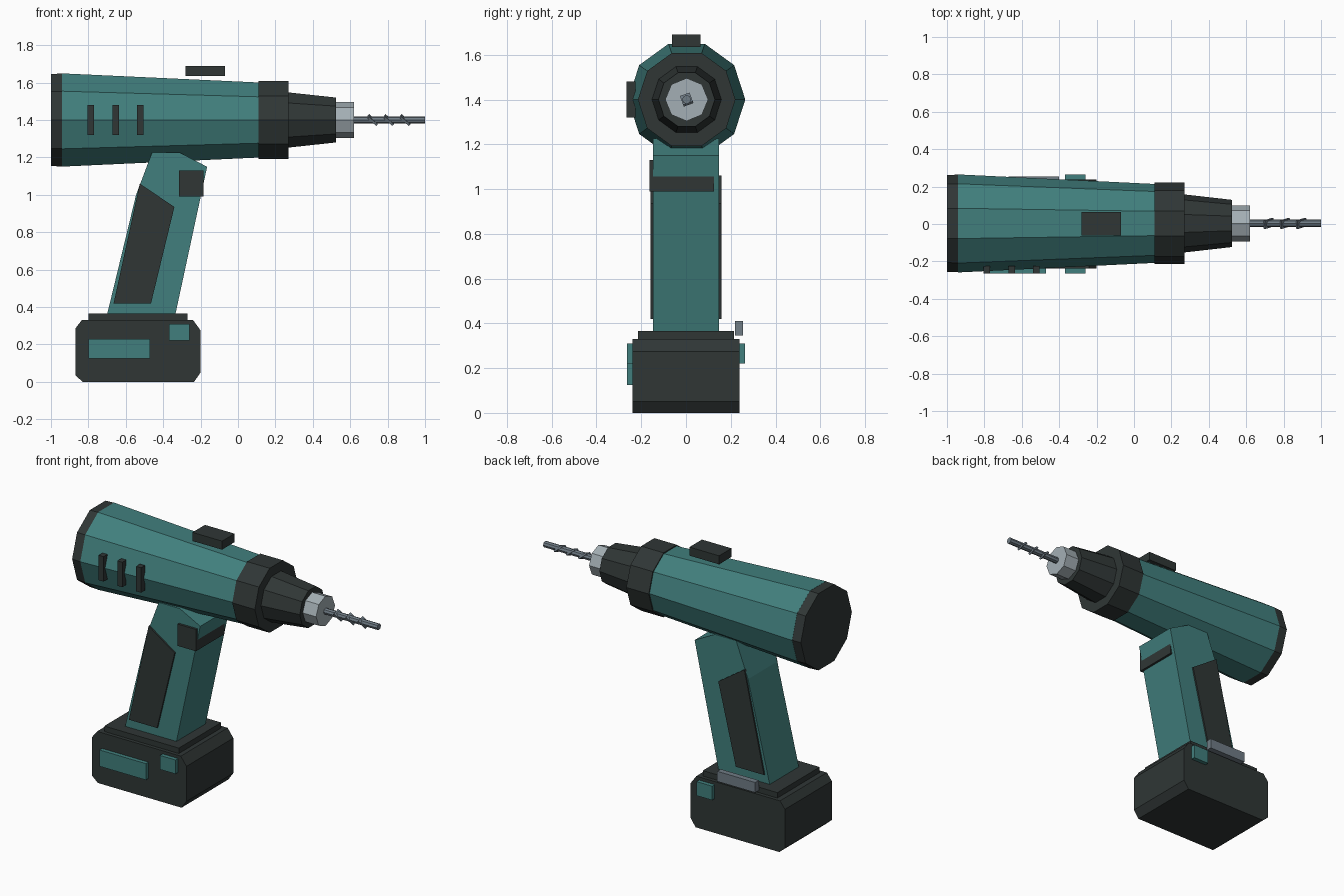
import bpy, bmesh, math
from mathutils import Vector, Matrix

if "Cube" in bpy.data.objects:
    bpy.data.objects.remove(bpy.data.objects["Cube"])

AXIS_Z = 1.4  # height of the barrel axis


def material(name, r, g, b):
    m = bpy.data.materials.new(name)
    m.use_nodes = True
    m.diffuse_color = (r, g, b, 1)
    bsdf = next(n for n in m.node_tree.nodes if n.type == 'BSDF_PRINCIPLED')
    bsdf.inputs["Base Color"].default_value = (r, g, b, 1)
    return m


TEAL = material("teal plastic", .053, .212, .205)
DARK = material("dark rubber", .029, .037, .036)
SILVER = material("light steel", .37, .43, .46)
STEEL = material("grey steel", .16, .20, .235)


def finish(name, bm, mat):
    bmesh.ops.recalc_face_normals(bm, faces=bm.faces)
    mesh = bpy.data.meshes.new(name)
    bm.to_mesh(mesh)
    bm.free()
    mesh.materials.append(mat)
    obj = bpy.data.objects.new(name, mesh)
    bpy.context.collection.objects.link(obj)
    return obj


def box(name, mat, x, y, z):
    """Box from (min, max) ranges."""
    bm = bmesh.new()
    bmesh.ops.create_cube(bm, size=1)
    for v in bm.verts:
        v.co = [(a + b) / 2 + c * (b - a) for (a, b), c in zip((x, y, z), v.co)]
    return finish(name, bm, mat)


def slab(name, mat, profile, y0, y1):
    """Side profile (x, z) extruded across y."""
    bm = bmesh.new()
    face = bm.faces.new([bm.verts.new((x, y0, z)) for x, z in profile])
    new = bmesh.ops.extrude_face_region(bm, geom=[face])["geom"]
    bmesh.ops.translate(bm, vec=(0, y1 - y0, 0),
                        verts=[v for v in new if isinstance(v, bmesh.types.BMVert)])
    return finish(name, bm, mat)


def tube(name, mat, x0, r0, x1, r1, sides=10):
    """Tapered faceted cylinder along the barrel axis."""
    bm = bmesh.new()
    rings = []
    for x, r in ((x0, r0), (x1, r1)):
        angles = [math.tau * i / sides for i in range(sides)]
        rings.append([bm.verts.new((x, .003 + r * math.cos(a), AXIS_Z + r * math.sin(a)))
                      for a in angles])
    for i in range(sides):
        j = (i + 1) % sides
        bm.faces.new((rings[0][i], rings[0][j], rings[1][j], rings[1][i]))
    for ring in rings:
        bm.faces.new(ring)
    return finish(name, bm, mat)


# Barrel, from the rear cap to the bit
tube("rear_cap", DARK, -1, .259, -.94, .261)
tube("motor_housing", TEAL, -.94, .262, .11, .211)
tube("front_collar", DARK, .11, .218, .27, .218)
tube("nose_cone", DARK, .27, .155, .525, .126)
tube("chuck", SILVER, .525, .096, .62, .096, 8)
tube("drill_bit", STEEL, .62, .02, 1, .02, 8)

# Slanted flutes on the bit
for i in range(3):
    bm = bmesh.new()
    bmesh.ops.create_cube(bm, size=1)
    place = (Matrix.Translation((.72 + .087 * i, .003, AXIS_Z))
             @ Matrix.Rotation(math.radians(20), 4, 'X')
             @ Matrix.Rotation(math.radians(42), 4, 'Y')
             @ Matrix.Diagonal((.062, .046, .012, 1)))
    bmesh.ops.transform(bm, matrix=place, verts=bm.verts)
    finish(f"bit_flute_{i + 1}", bm, STEEL)

# Direction switch and side vents
box("top_switch", DARK, (-.28, -.07), (-.062, .064), (1.635, 1.69))
for i in range(3):
    x = -.805 + .133 * i
    box(f"vent_{i + 1}", DARK, (x, x + .035), (-.265, -.225), (1.32, 1.48))

# Handle, grips and trigger
slab("handle", TEAL, [(-.70, .36), (-.335, .36), (-.165, 1.15), (-.31, 1.225),
                      (-.46, 1.225), (-.545, 1.0)], -.148, .148)
for side, s in (("left", 1), ("right", -1)):
    slab(f"{side}_grip", DARK, [(-.665, .42), (-.465, .42), (-.34, .935), (-.525, 1.06)],
         s * .14, s * .158)
box("trigger", DARK, (-.315, -.185), (-.163, .125), (.99, 1.13))

# Battery pack with its latches, label plate and belt clip
box("battery_mount", DARK, (-.80, -.27), (-.215, .215), (.33, .365))
slab("battery", DARK, [(-.83, 0), (-.235, 0), (-.2, .05), (-.2, .275),
                       (-.24, .33), (-.835, .33), (-.87, .285), (-.87, .035)], -.238, .238)
for side, s in (("left", 1), ("right", -1)):
    box(f"{side}_latch", TEAL, (-.37, -.26), sorted((s * .235, s * .264)), (.22, .31))
box("battery_plate", TEAL, (-.80, -.47), (-.264, -.235), (.125, .23))
box("belt_clip", STEEL, (-.67, -.40), (.218, .254), (.345, .41))
